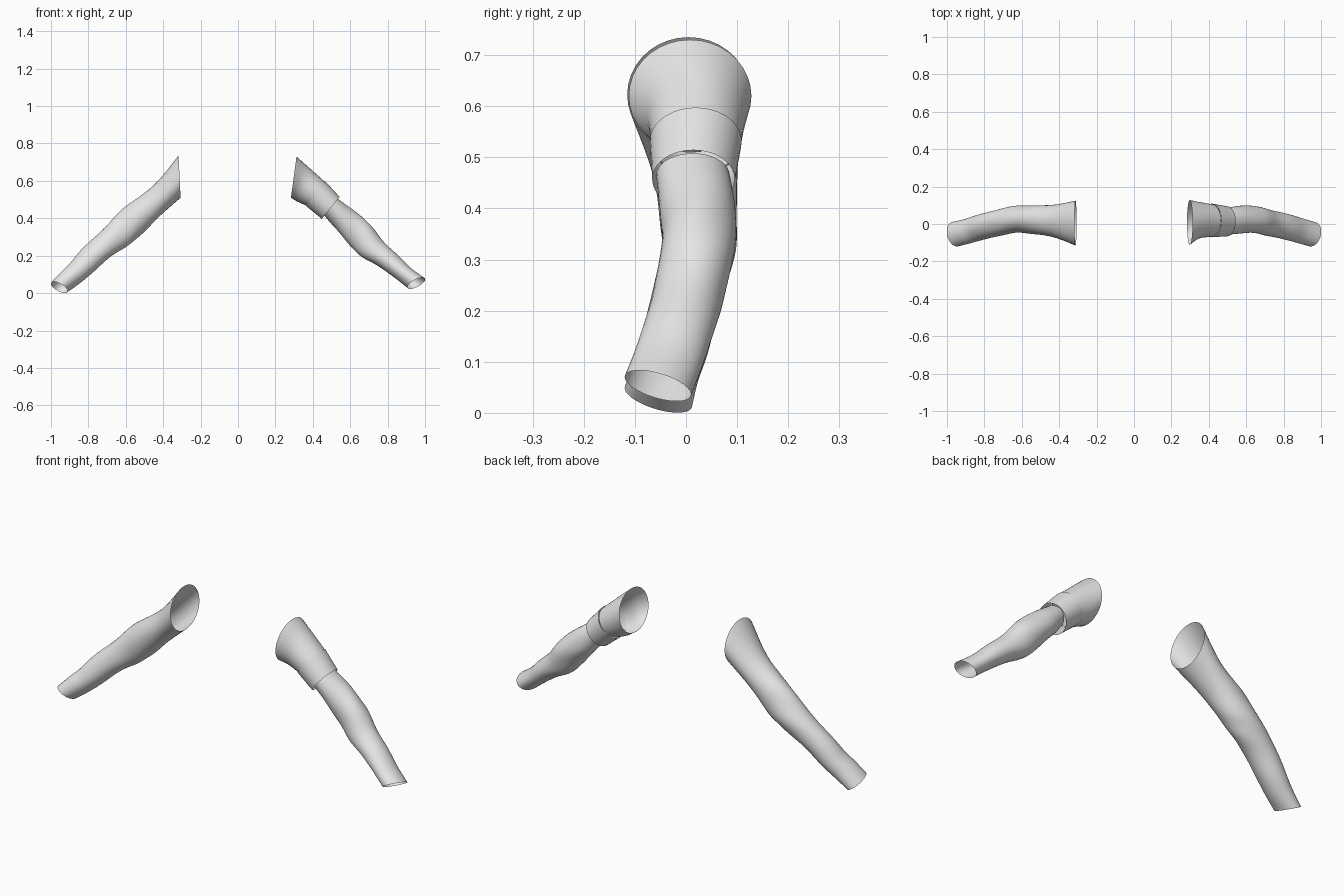
import bpy, bmesh, math
from mathutils import Vector

if "Cube" in bpy.data.objects:
    bpy.data.objects.remove(bpy.data.objects["Cube"])

SIDES, STEPS = 36, 6

cloth = bpy.data.materials.new("grey cloth")
cloth.use_nodes = True
grey = (0.8, 0.8, 0.8, 1)
cloth.diffuse_color = grey
cloth.node_tree.nodes["Principled BSDF"].inputs["Base Color"].default_value = grey


def spline(rows, steps):
    """Smoothly fill in rings between the given ones (Catmull-Rom)."""
    out = []
    for i in range(len(rows) - 1):
        p = [rows[max(0, min(len(rows) - 1, i + k))] for k in (-1, 0, 1, 2)]
        for s in range(steps):
            t = s / steps
            out.append([b + t / 2 * (c - a + t * (2 * a - 5 * b + 4 * c - d
                        + t * (3 * (b - c) + d - a))) for a, b, c, d in zip(*p)])
    return out + [list(rows[-1])]


def tube(name, side, rows, grow=0.0):
    """Open cloth tube; each row is top x, top z, bottom x, bottom z, front y, back y."""
    bm = bmesh.new()
    rings = []
    for tx, tz, ux, uz, y0, y1 in spline(rows, STEPS):
        mid = Vector((side * (tx + ux) / 2, (y0 + y1) / 2, (tz + uz) / 2))
        up = Vector((side * (tx - ux) / 2, 0, (tz - uz) / 2))
        reach = abs(mid.x)
        # the forearm swings forward, so its rings lean
        tilt = 0.3 * max(0, (reach - 0.6) / 0.35)
        back = Vector((side * 0.5 * tilt, 1, -0.87 * tilt)) * (y1 - y0) / 2
        # soft folds around the elbow
        fold = 0.03 * math.exp(-((reach - 0.62) / 0.1) ** 2)
        ring = []
        for k in range(SIDES):
            a = math.tau * k / SIDES
            r = 1 + fold * math.sin(3 * a + 35 * reach)
            off = (up * math.cos(a) + back * math.sin(a)) * r
            ring.append(bm.verts.new(mid + off + off.normalized() * grow))
        rings.append(ring)
    for lo, hi in zip(rings, rings[1:]):
        for k in range(SIDES):
            n = (k + 1) % SIDES
            # wind each side so the surface points outwards
            quad = (lo[k], lo[n], hi[n], hi[k])
            face = bm.faces.new(quad if side > 0 else quad[::-1])
            face.smooth = True
    mesh = bpy.data.meshes.new(name)
    bm.to_mesh(mesh)
    bm.free()
    mesh.materials.append(cloth)
    bpy.context.collection.objects.link(bpy.data.objects.new(name, mesh))


# right sleeve: one piece from shoulder to wrist
tube("right_sleeve", -1, [
    (.318, .735, .307, .51, -.115, .125),
    (.447, .58, .42, .41, -.07, .102),
    (.607, .457, .527, .302, -.05, .1),
    (.714, .35, .591, .254, -.05, .092),
    (.837, .233, .687, .19, -.07, .065),
    (.9, .158, .783, .104, -.09, .043),
    (.944, .115, .848, .051, -.105, .025),
    (1.0, .056, .912, .006, -.12, .012)])

# left shoulder cap, flaring towards the body
seam = (.465, .595, .366, .468, -.068, .106)
hem = (.542, .512, .45, .4, -.063, .092)
tube("left_shoulder_cap", 1, [
    (.313, .73, .283, .51, -.112, .128),
    (.375, .675, .316, .49, -.078, .118),
    seam])

# raised band around the upper arm
tube("left_arm_band", 1, [seam, hem], 0.003)

# left lower sleeve, tucked under the band
tube("left_lower_sleeve", 1, [
    (.53, .508, .458, .42, -.058, .085),
    (.62, .44, .516, .35, -.05, .098),
    (.714, .36, .596, .26, -.05, .092),
    (.783, .27, .66, .195, -.063, .075),
    (.864, .195, .746, .147, -.08, .055),
    (.928, .131, .837, .083, -.1, .032),
    (1.0, .078, .907, .028, -.12, .01)])
